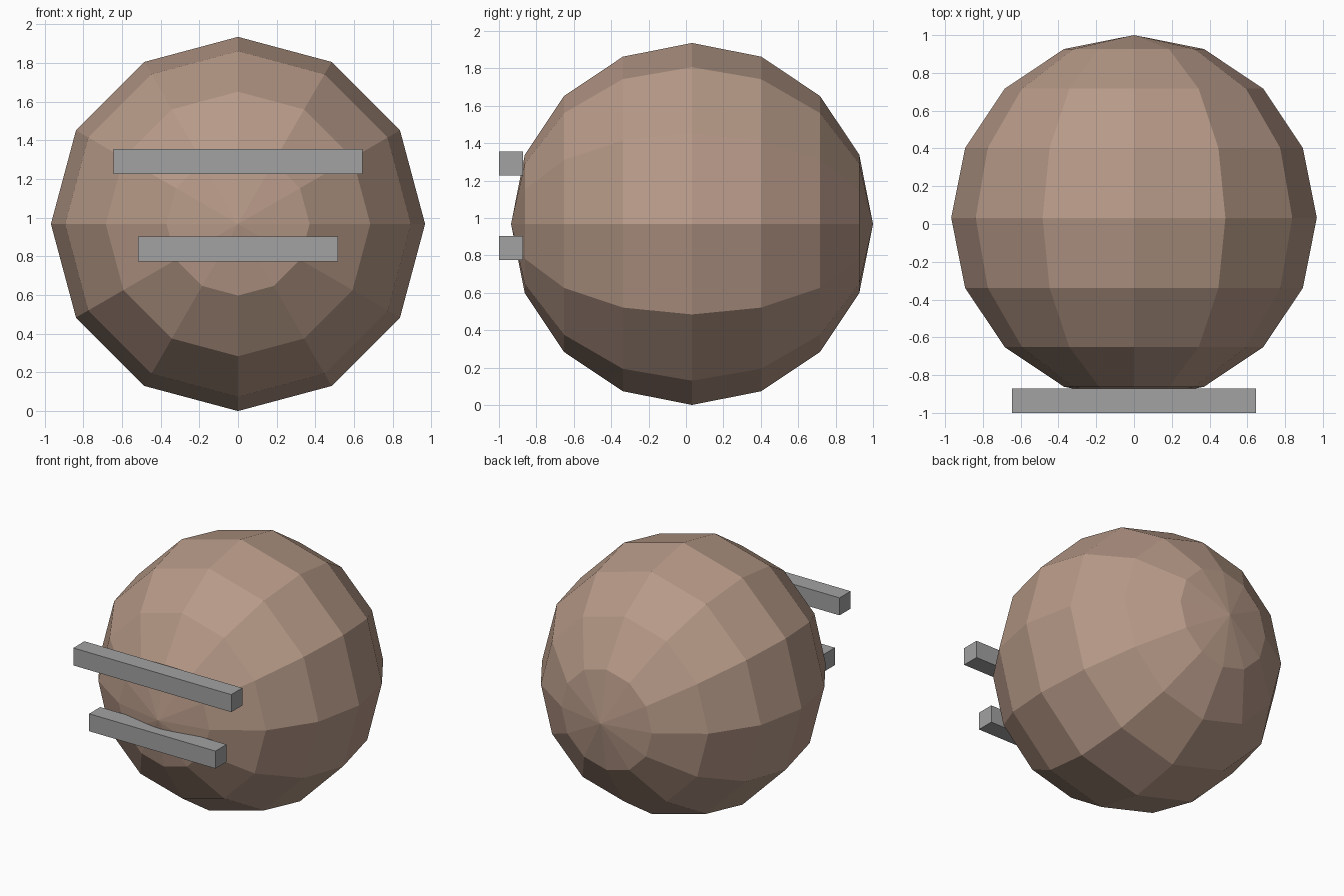
import bpy, math

if "Cube" in bpy.data.objects:
    bpy.data.objects.remove(bpy.data.objects["Cube"])

S = 2 / 3.1          # overall scale
R = 1.5 * S          # ball radius
CY = 0.1 * S / 2     # ball centre in depth


def material(name, color):
    m = bpy.data.materials.new(name)
    m.diffuse_color = (*color, 1)
    m.use_nodes = True
    m.node_tree.nodes["Principled BSDF"].inputs["Base Color"].default_value = m.diffuse_color
    return m


brown = material("warm brown", (0.47, 0.32, 0.245))
grey = material("mid grey", (0.36, 0.36, 0.36))

# Faceted ball with its poles facing front and back
bpy.ops.mesh.primitive_uv_sphere_add(segments=12, ring_count=8, radius=R,
                                     location=(0, CY, R),
                                     rotation=(math.pi / 2, 0, 0))
ball = bpy.context.object
ball.name = "faceted_ball"
ball.data.materials.append(brown)


# Square bars across the front
def bar(name, width, height):
    bpy.ops.mesh.primitive_cube_add(size=1, location=(0, CY - R, R + height * S))
    o = bpy.context.object
    o.name = name
    o.scale = (width * S, 0.2 * S, 0.2 * S)
    o.data.materials.append(grey)


bar("upper_bar", 2.0, 0.5)
bar("lower_bar", 1.6, -0.2)
